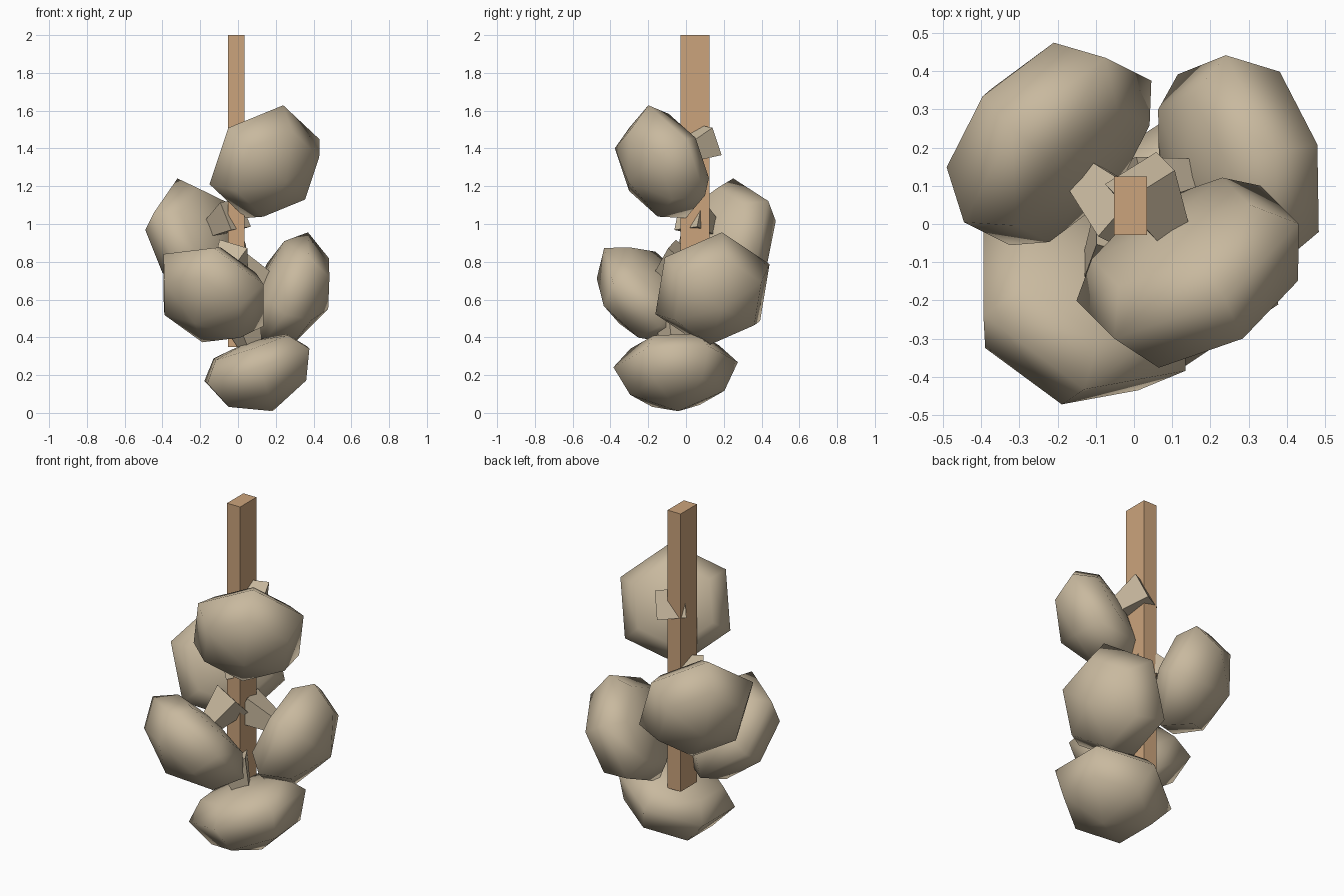
import bpy, bmesh, math
from mathutils import Vector, Matrix

if "Cube" in bpy.data.objects:
    bpy.data.objects.remove(bpy.data.objects["Cube"])


def material(name, rgb):
    m = bpy.data.materials.new(name)
    m.diffuse_color = (*rgb, 1)
    m.use_nodes = True
    m.node_tree.nodes["Principled BSDF"].inputs["Base Color"].default_value = m.diffuse_color
    return m


BEIGE = material("pale_beige", (0.58, 0.485, 0.345))
WOOD = material("light_wood", (0.60, 0.37, 0.20))


def lathe(name, rings, sides, turn, frame, mat):
    """Stack of (radius, height) rings along local z; radius 0 is a pole."""
    bm = bmesh.new()
    loops = []
    for r, h in rings:
        n = sides if r > 0 else 1
        loops.append([bm.verts.new((r * math.cos(turn + math.tau * i / sides),
                                    r * math.sin(turn + math.tau * i / sides), h))
                      for i in range(n)])
    for lo, hi in zip(loops, loops[1:]):
        for i in range(sides):
            j = (i + 1) % sides
            quad = [lo[i % len(lo)], lo[j % len(lo)], hi[j % len(hi)], hi[i % len(hi)]]
            bm.faces.new(list(dict.fromkeys(quad)))
    for loop in (loops[0], loops[-1]):
        if len(loop) > 2:
            bm.faces.new(loop)
    bmesh.ops.recalc_face_normals(bm, faces=bm.faces[:])
    me = bpy.data.meshes.new(name)
    bm.to_mesh(me)
    bm.free()
    me.materials.append(mat)
    ob = bpy.data.objects.new(name, me)
    ob.matrix_world = frame
    bpy.context.collection.objects.link(ob)
    return ob


def smooth(ob, angle):
    bpy.ops.object.select_all(action='DESELECT')
    ob.select_set(True)
    bpy.context.view_layer.objects.active = ob
    bpy.ops.object.shade_smooth_by_angle(angle=math.radians(angle))


# Each bulb: rim centre, then offsets to two neighbouring rim corners
BULBS = [
    ((0.14, -0.10, 1.33), (0.10, -0.10, 0.30), (0.29, 0.10, 0.12)),
    ((-0.20, 0.19, 0.94), (-0.12, 0.06, 0.30), (-0.25, -0.19, 0.12)),
    ((0.245, 0.14, 0.655), (0.125, 0.05, 0.30), (-0.01, 0.30, 0.12)),
    ((-0.13, -0.19, 0.65), (0.0, -0.24, 0.22), (0.26, -0.19, 0.03)),
    ((0.10, -0.055, 0.255), (0.265, 0.175, 0.10), (-0.01, 0.325, 0.015)),
]
BULB_PROFILE = [(0, -0.26), (0.25, -0.157), (0.33, 0), (0.234, 0.10), (0, 0.13)]
PEG_PROFILE = [(0.06, 0.09), (0.113, 0.28)]

for k, (centre, b, c) in enumerate(BULBS, 1):
    x = Vector(b).normalized()
    z = Vector(b).cross(Vector(c)).normalized()
    y = z.cross(x)
    frame = Matrix((x, y, z)).transposed().to_4x4()
    frame.translation = Vector(centre)
    # six-sided bulb with a sharp rim, and its square stalk peg
    smooth(lathe(f"bulb_{k}", BULB_PROFILE, 6, 0, frame, BEIGE), 65)
    lathe(f"bulb_peg_{k}", PEG_PROFILE, 4, math.pi / 4, frame, BEIGE)

# Central wooden post
bpy.ops.mesh.primitive_cube_add(size=1, location=(-0.009, 0.048, 1.175))
post = bpy.context.object
post.name = "post"
post.scale = (0.086, 0.153, 1.65)
post.data.materials.append(WOOD)
